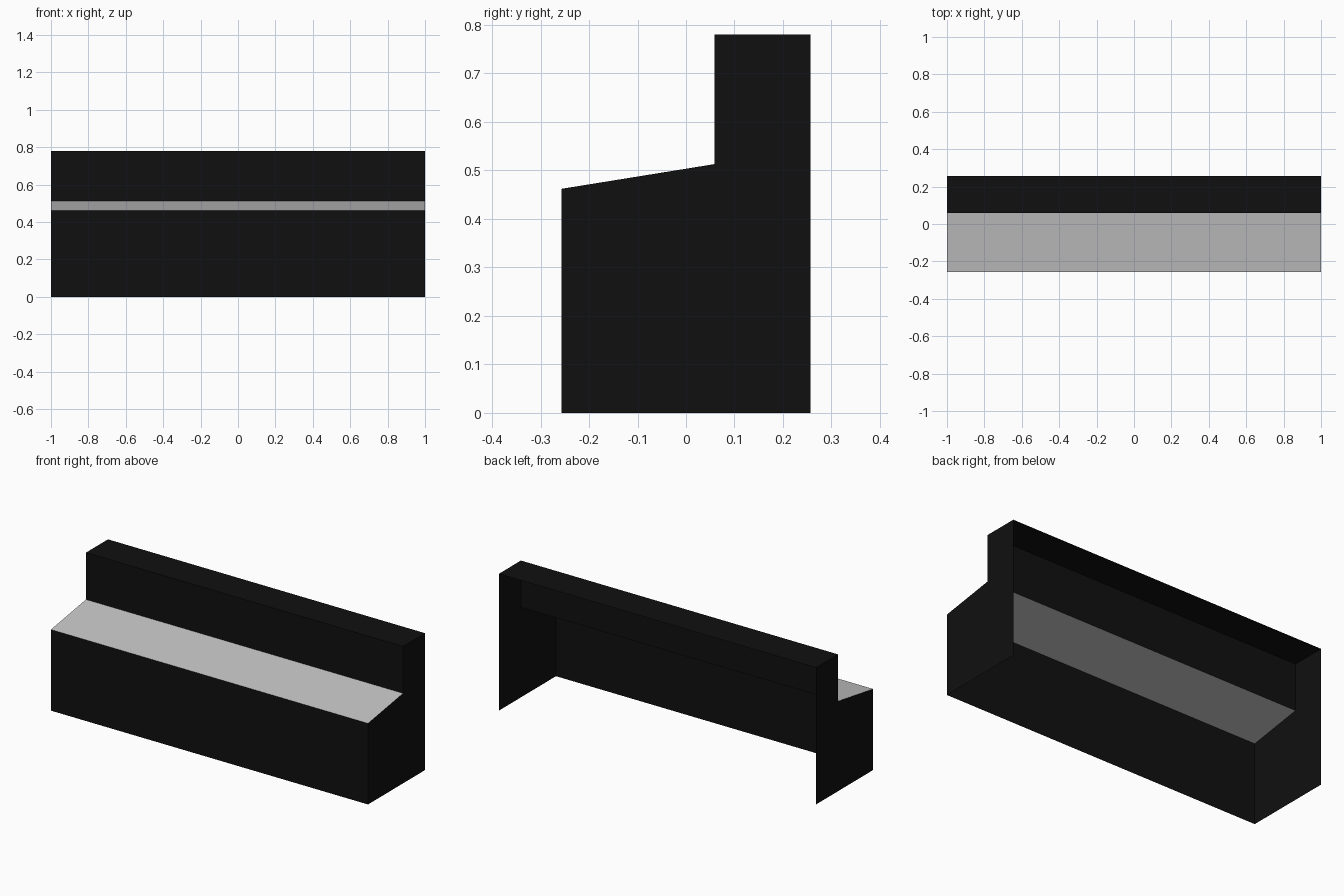
import bpy

if "Cube" in bpy.data.objects:
    bpy.data.objects.remove(bpy.data.objects["Cube"])


def material(name, rgb):
    mat = bpy.data.materials.new(name)
    mat.diffuse_color = (*rgb, 1.0)
    mat.use_nodes = True
    mat.node_tree.nodes["Principled BSDF"].inputs["Base Color"].default_value = mat.diffuse_color
    return mat


black = material("black", (0.005, 0.005, 0.005))
grey = material("light grey", (0.55, 0.55, 0.55))

# Side outline (y, z), from the front foot over the top to the back foot
OUTLINE = [(-0.257, 0.0), (-0.257, 0.462), (0.059, 0.513),
           (0.059, 0.78), (0.257, 0.78), (0.257, 0.0)]
HALF = 1.0


def panel(name, points, mat):
    mesh = bpy.data.meshes.new(name)
    mesh.from_pydata(points, [], [tuple(range(len(points)))])
    mesh.materials.append(mat)
    obj = bpy.data.objects.new(name, mesh)
    bpy.context.collection.objects.link(obj)
    return obj


# Long panels spanning the width; the back and underside stay open
strips = [("front_panel", black), ("sloped_seat", grey),
          ("backrest_front", black), ("backrest_top", black)]
for (name, mat), a, b in zip(strips, OUTLINE, OUTLINE[1:]):
    panel(name, [(-HALF, *a), (HALF, *a), (HALF, *b), (-HALF, *b)], mat)

# End panels, facing outwards
panel("left_end", [(-HALF, *p) for p in OUTLINE], black)
panel("right_end", [(HALF, *p) for p in reversed(OUTLINE)], black)
